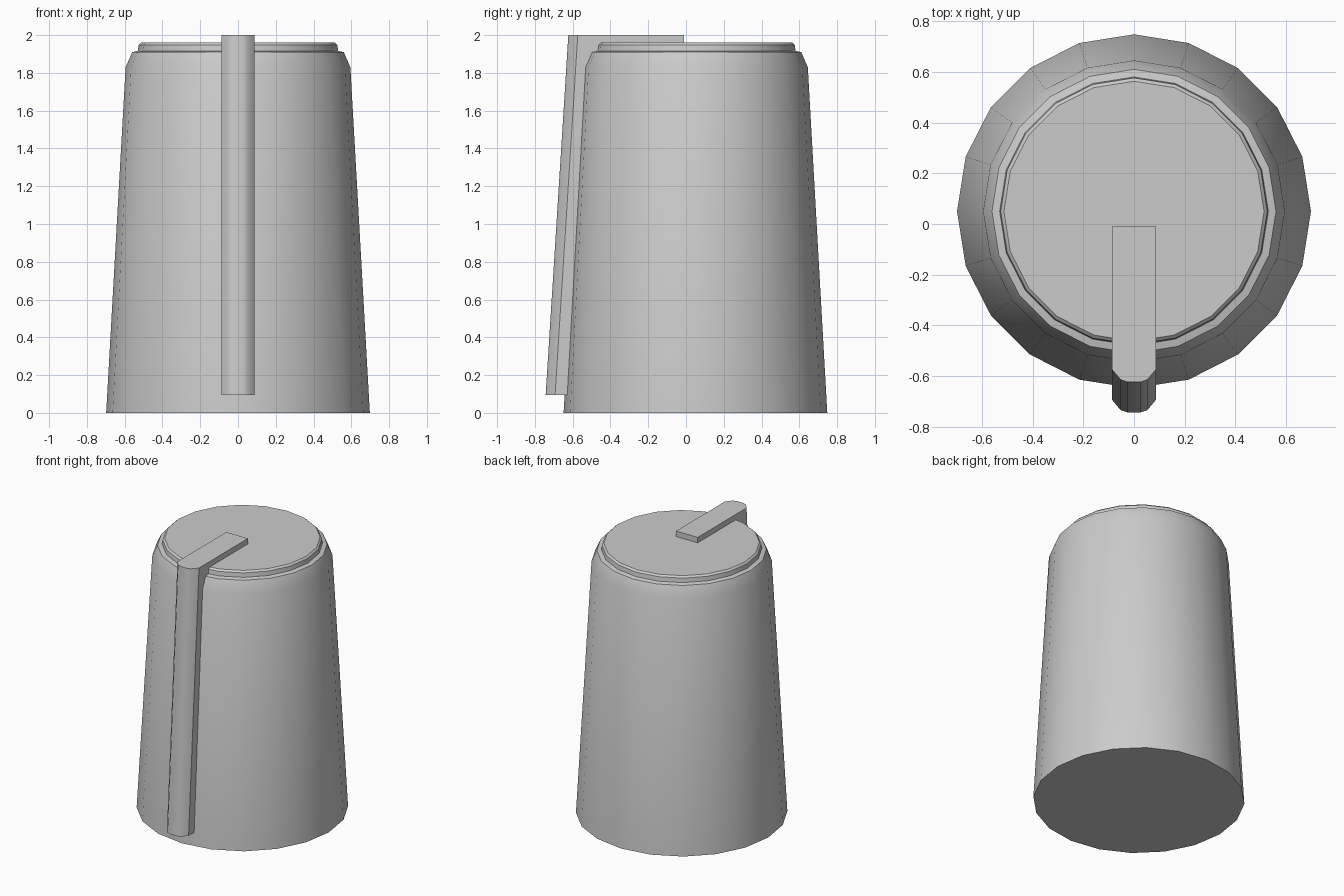
import bpy, bmesh, math

if "Cube" in bpy.data.objects:
    bpy.data.objects.remove(bpy.data.objects["Cube"])

CY = 0.05      # body axis sits slightly behind the origin
SIDES = 20


def make_object(name, bm, angle):
    bmesh.ops.recalc_face_normals(bm, faces=bm.faces)
    mesh = bpy.data.meshes.new(name)
    bm.to_mesh(mesh)
    bm.free()
    obj = bpy.data.objects.new(name, mesh)
    bpy.context.collection.objects.link(obj)
    bpy.ops.object.select_all(action='DESELECT')
    obj.select_set(True)
    bpy.context.view_layer.objects.active = obj
    bpy.ops.object.shade_smooth_by_angle(angle=math.radians(angle))
    return obj


def loft(bm, rings):
    """Skin closed rings of points and cap both ends."""
    loops = [[bm.verts.new(p) for p in ring] for ring in rings]
    n = len(loops[0])
    for a, b in zip(loops, loops[1:]):
        for i in range(n):
            j = (i + 1) % n
            bm.faces.new((a[i], a[j], b[j], b[i]))
    bm.faces.new(loops[0][::-1])
    bm.faces.new(loops[-1])


# Tapered knob body with a rounded shoulder and raised cap disc
profile = [(0.698, 0), (0.595, 1.83), (0.56, 1.91), (0.53, 1.917),
           (0.526, 1.948), (0.513, 1.96)]
bm = bmesh.new()
loft(bm, [[(r * math.cos(2 * math.pi * i / SIDES),
            CY + r * math.sin(2 * math.pi * i / SIDES), z)
           for i in range(SIDES)] for r, z in profile])
make_object("knob_body", bm, 30)

# Pointer bar: across the cap and down the sloping front, rounded nose
half = [(0.087, -0.01), (0.087, -0.573), (0.053, -0.614), (0.027, -0.623)]
outline = half + [(-x, y) for x, y in reversed(half)]
bm = bmesh.new()
loft(bm, [[(x, y - (shift if y < -0.1 else 0), z) for x, y in outline]
          for z, shift in ((0.095, 0.12), (2.0, 0))])
make_object("pointer_bar", bm, 35)
